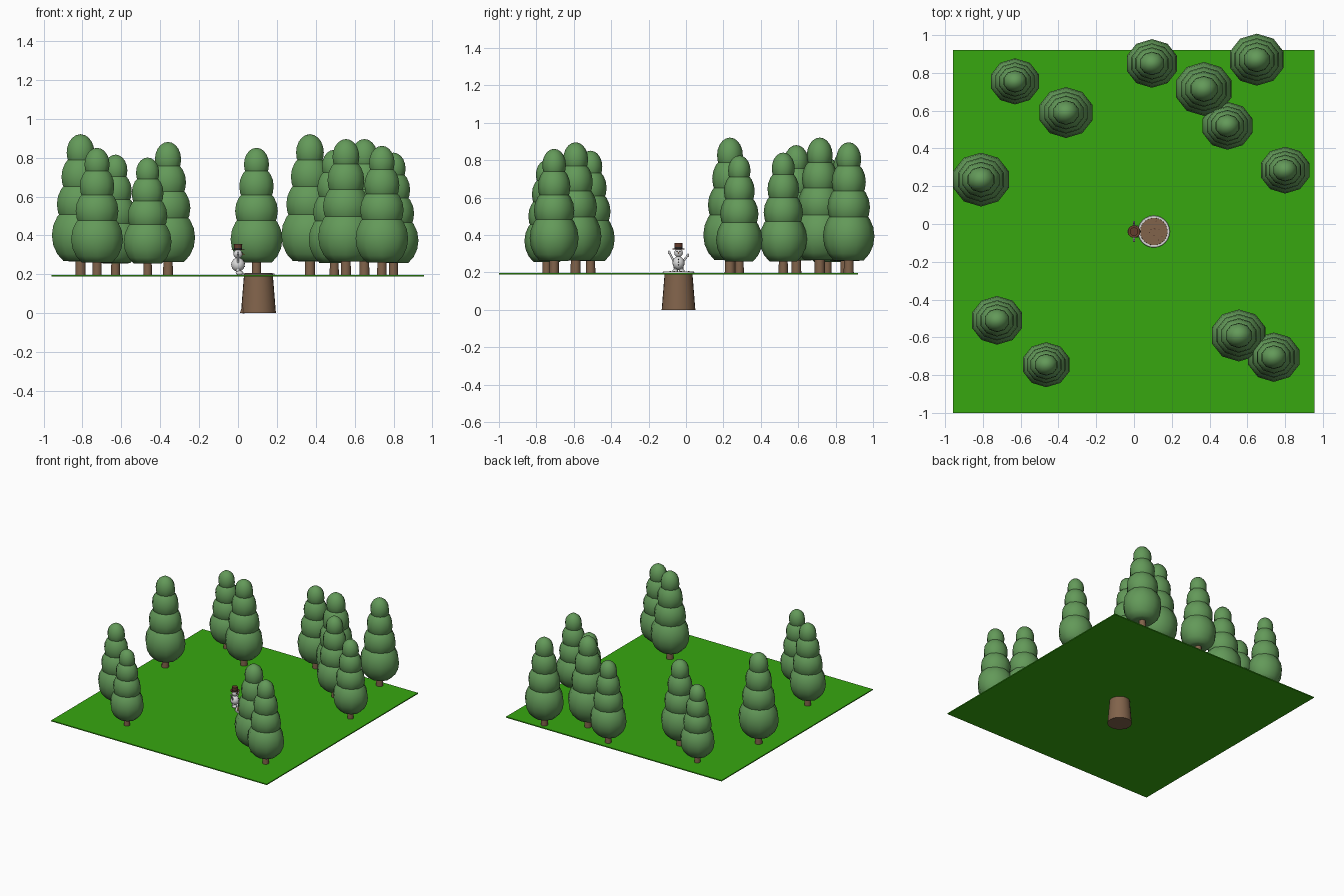
import bpy, bmesh, math, random
from mathutils import Vector, Matrix

if "Cube" in bpy.data.objects:
    bpy.data.objects.remove(bpy.data.objects["Cube"])

random.seed(4)


def material(name, rgb):
    m = bpy.data.materials.new(name)
    m.diffuse_color = (*rgb, 1)
    m.use_nodes = True
    m.node_tree.nodes["Principled BSDF"].inputs["Base Color"].default_value = m.diffuse_color
    return m


GRASS = material("grass green", (0.038, 0.39, 0.005))
LEAF = material("foliage green", (0.125, 0.32, 0.10))
BARK = material("bark brown", (0.22, 0.125, 0.07))
SNOW = material("snow white", (0.72, 0.72, 0.72))
HAT = material("hat brown", (0.13, 0.045, 0.025))
COAL = material("coal black", (0.02, 0.02, 0.02))
CARROT = material("carrot orange", (0.75, 0.22, 0.03))
KNOT = material("dark wood", (0.08, 0.04, 0.025))


def finish(name, bm, mat, loc=(0, 0, 0), angle=None):
    mesh = bpy.data.meshes.new(name)
    bm.to_mesh(mesh)
    bm.free()
    mesh.materials.append(mat)
    ob = bpy.data.objects.new(name, mesh)
    ob.location = loc
    bpy.context.collection.objects.link(ob)
    if angle:
        bpy.ops.object.select_all(action='DESELECT')
        ob.select_set(True)
        bpy.context.view_layer.objects.active = ob
        bpy.ops.object.shade_smooth_by_angle(angle=math.radians(angle))
    return ob


def ball(name, mat, loc, size, seg=16, rings=10, floor=-1.0):
    """Ellipsoid; floor flattens the underside at a fraction of its height."""
    bm = bmesh.new()
    bmesh.ops.create_uvsphere(bm, u_segments=seg, v_segments=rings, radius=1)
    for v in bm.verts:
        v.co.z = max(v.co.z, floor)
        v.co = Vector((v.co.x * size[0], v.co.y * size[1], v.co.z * size[2]))
    return finish(name, bm, mat, loc, 60)


def rod(name, mat, a, b, r1, r2, seg=16):
    """Tapered cylinder from point a to point b."""
    a, b = Vector(a), Vector(b)
    bm = bmesh.new()
    bmesh.ops.create_cone(bm, cap_ends=True, segments=seg, radius1=r1, radius2=r2,
                          depth=(b - a).length)
    bmesh.ops.rotate(bm, verts=bm.verts, cent=(0, 0, 0),
                     matrix=Vector((0, 0, 1)).rotation_difference(b - a).to_matrix())
    return finish(name, bm, mat, (a + b) / 2, 50)


# Ground slab
bm = bmesh.new()
bmesh.ops.create_cube(bm, size=1, matrix=Matrix.Diagonal((1.915, 1.92, 0.008, 1)))
finish("ground", bm, GRASS, (-0.002, -0.04, 0.192))
G = 0.196

# Trees: x, y, height above the ground
TREES = [(-0.63, 0.755, 0.62), (-0.36, 0.59, 0.685), (-0.81, 0.235, 0.725),
         (-0.725, -0.51, 0.655), (-0.465, -0.745, 0.605), (0.095, 0.85, 0.655),
         (0.37, 0.715, 0.725), (0.65, 0.87, 0.70), (0.495, 0.52, 0.645),
         (0.80, 0.285, 0.63), (0.555, -0.59, 0.70), (0.74, -0.705, 0.665)]
# Foliage tiers: centre height, radius, half height
TIERS = [(0.205, 0.155, 0.165), (0.365, 0.128, 0.135),
         (0.505, 0.103, 0.12), (0.63, 0.075, 0.095)]
for x, y, h in TREES:
    s = h / 0.725
    rod("tree_trunk", BARK, (x, y, G - 0.004), (x, y, G + 0.12 * s), 0.028 * s, 0.026 * s, 10)
    for z, r, rz in TIERS:
        ball("tree_foliage", LEAF, (x, y, G + z * s), (r * s, r * s * 0.92, rz * s),
             10, 10, -0.81)

# Stump with a snowy rim, reaching below the ground
SX, SY = 0.105, -0.04
rod("stump", BARK, (SX, SY, 0), (SX, SY, 0.2), 0.09, 0.074, 24)
rod("stump_root", BARK, (0.022, SY - 0.03, 0), (0.03, SY - 0.03, 0.05), 0.012, 0.004, 8)
rod("stump_snow_rim", SNOW, (SX, SY, 0.198), (SX, SY, 0.204), 0.085, 0.083, 24)
rod("stump_top", BARK, (SX, SY, 0.202), (SX, SY, 0.206), 0.073, 0.072, 24)
for i in range(9):
    a, d = random.uniform(0, 6.28), random.uniform(0.01, 0.06)
    p = (SX + d * math.cos(a), SY + d * math.sin(a))
    rod("stump_knot", KNOT, (*p, 0.204), (*p, 0.207), 0.003, 0.003, 6)

# Snowman, facing +x
Y = -0.04
ball("snowman_body", SNOW, (0, Y, 0.25), (0.035, 0.032, 0.036))
ball("snowman_head", SNOW, (0, Y, 0.305), (0.023, 0.023, 0.024))
for side in (-1, 1):
    ball("snowman_foot", SNOW, (0.008, Y + side * 0.018, 0.207), (0.02, 0.015, 0.012), 12, 8)
    rod("snowman_leg", SNOW, (0, Y + side * 0.014, 0.205), (0, Y + side * 0.014, 0.235),
        0.011, 0.012, 10)
    ball("snowman_eye", COAL, (0.021, Y + side * 0.008, 0.311), (0.003, 0.003, 0.003), 8, 6)
    # One arm waves higher than the other
    hand = (0, Y + side * 0.05, 0.292 if side > 0 else 0.308)
    rod("snowman_arm", SNOW, (0, Y + side * 0.025, 0.26), hand, 0.006, 0.005, 8)
    ball("snowman_mitten", SNOW, hand, (0.006, 0.007, 0.009), 8, 6)
for z in (0.24, 0.256, 0.27):
    bx = 0.035 * math.sqrt(1 - ((z - 0.25) / 0.036) ** 2)
    ball("snowman_button", COAL, (bx, Y, z), (0.003, 0.003, 0.003), 8, 6)
rod("snowman_nose", CARROT, (0.02, Y, 0.304), (0.036, Y, 0.303), 0.004, 0.0005, 8)
rod("hat_brim", HAT, (0, Y, 0.324), (0, Y, 0.329), 0.033, 0.033, 20)
rod("hat_band", COAL, (0, Y, 0.329), (0, Y, 0.335), 0.0215, 0.0215, 20)
rod("hat_crown", HAT, (0, Y, 0.328), (0, Y, 0.357), 0.021, 0.022, 20)
